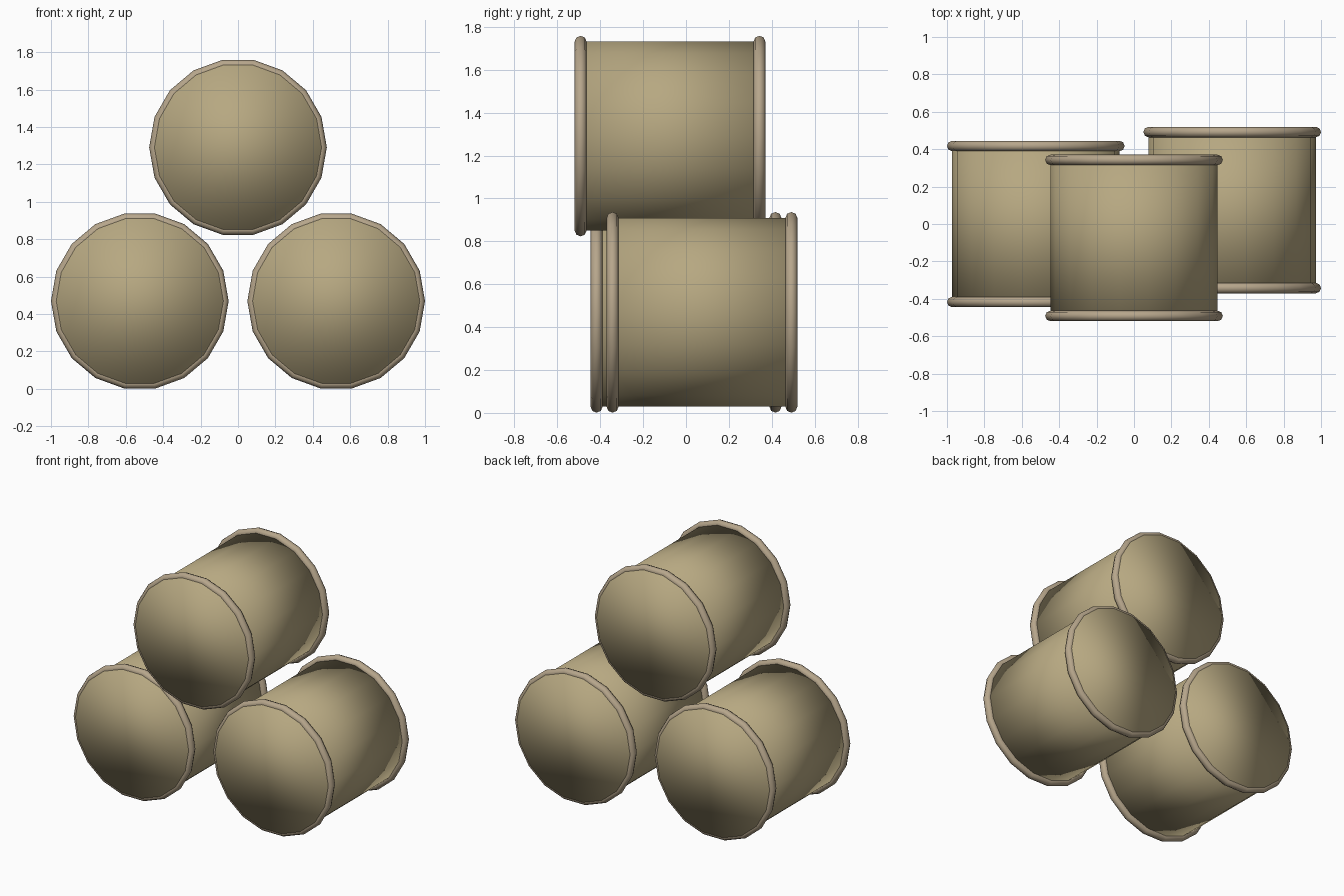
import bpy, bmesh, math
from mathutils import Vector

if "Cube" in bpy.data.objects:
    bpy.data.objects.remove(bpy.data.objects["Cube"])

SIDES = 18
BODY_R = 0.447
RIM_R = 0.028
HALF_LEN = 0.445


def material(name, rgb):
    m = bpy.data.materials.new(name)
    m.diffuse_color = (*rgb, 1)
    m.use_nodes = True
    m.node_tree.nodes["Principled BSDF"].inputs["Base Color"].default_value = m.diffuse_color
    return m


wood = material("tan", (0.47, 0.39, 0.22))
rim_tan = material("rim_tan", (0.47, 0.38, 0.26))


def lathe(name, profile, location, mat, closed):
    """Revolve (radius, y) points around the y axis; cap the ends or close the loop."""
    bm = bmesh.new()
    rings = []
    for r, y in profile:
        rings.append([bm.verts.new((r * math.cos(a), y, r * math.sin(a)))
                      for a in (math.tau * i / SIDES for i in range(SIDES))])
    pairs = list(zip(rings, rings[1:]))
    if closed:
        pairs.append((rings[-1], rings[0]))
    else:
        bm.faces.new(rings[0])
        bm.faces.new(rings[-1])
    for a, b in pairs:
        for i in range(SIDES):
            j = (i + 1) % SIDES
            bm.faces.new((a[i], a[j], b[j], b[i]))
    bmesh.ops.recalc_face_normals(bm, faces=bm.faces)
    for f in bm.faces:
        f.smooth = True
    me = bpy.data.meshes.new(name)
    bm.to_mesh(me)
    bm.free()
    me.materials.append(mat)
    ob = bpy.data.objects.new(name, me)
    ob.location = location
    bpy.context.collection.objects.link(ob)
    return ob


# Round rim cross-section
rim_profile = [(BODY_R + RIM_R * math.cos(math.tau * k / 8),
                RIM_R * math.sin(math.tau * k / 8)) for k in range(8)]

# Three stacked barrels lying along y
barrels = {
    "left": (-0.525, 0.0, 0.469),
    "right": (0.525, 0.0745, 0.469),
    "top": (0.0, -0.0745, 1.291),
}

for side, centre in barrels.items():
    # Drum body with flat ends
    lathe(side + "_barrel_body", [(BODY_R, -HALF_LEN), (BODY_R, HALF_LEN)],
          centre, wood, False)
    # Rolled rim at each end
    for end, s in (("front", -1), ("back", 1)):
        lathe(f"{side}_barrel_{end}_rim", rim_profile,
              Vector(centre) + Vector((0, s * (HALF_LEN - RIM_R), 0)), rim_tan, True)
